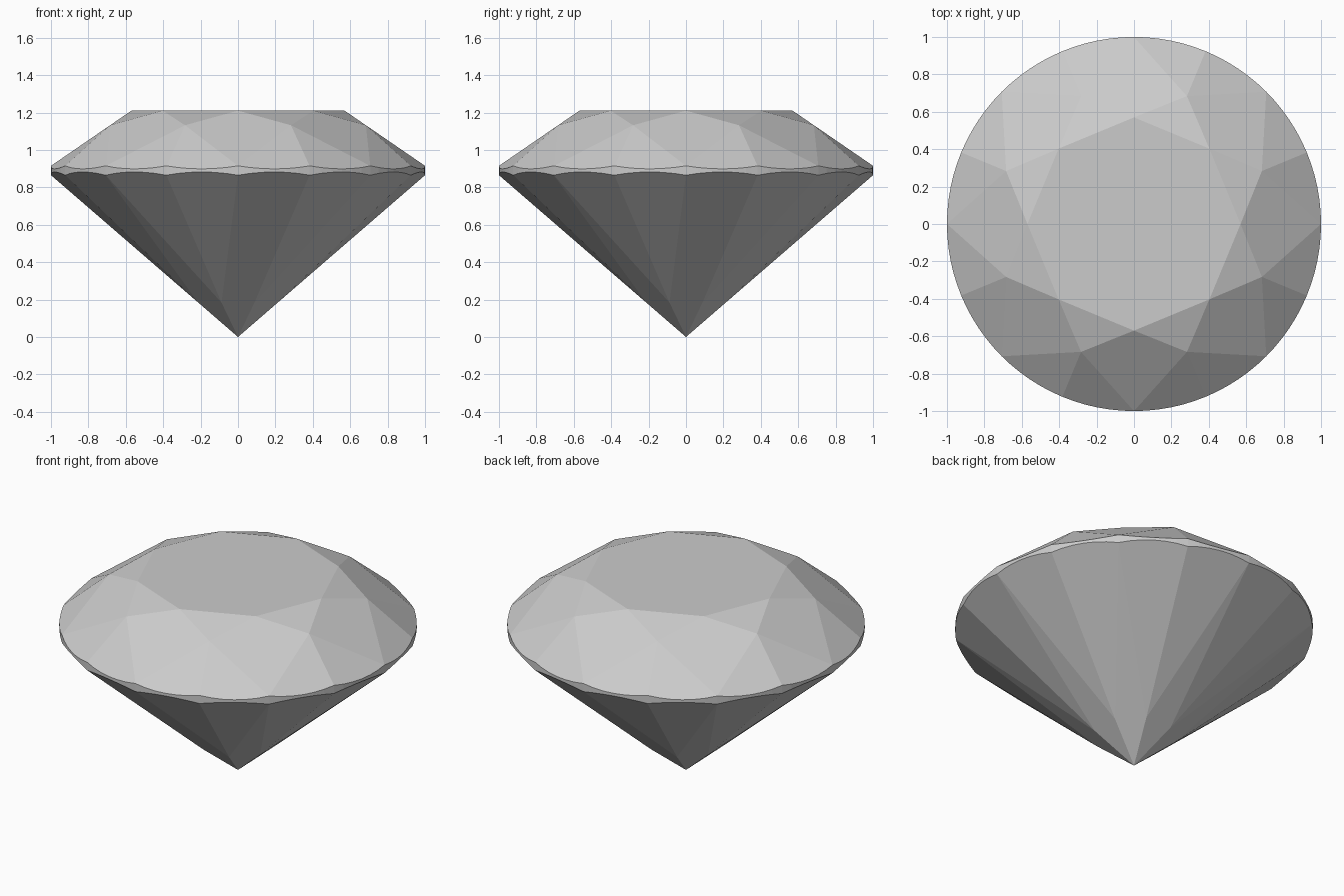
import bpy, bmesh
from math import sin, cos, pi
from mathutils import Vector

if "Cube" in bpy.data.objects:
    bpy.data.objects.remove(bpy.data.objects["Cube"])

TOP, CROWN, PAV = 1.21, 0.915, 0.865      # table, upper and lower girdle heights
TABLE_R, STAR_R, LOWER_R = 0.57, 0.74, 0.23
STEP = pi / 8

def pt(r, k, z):
    return Vector((r * cos(k * STEP), r * sin(k * STEP), z))

# Round blank, cut facet by facet like a real gem
bm = bmesh.new()
bmesh.ops.create_cone(bm, cap_ends=True, segments=96, radius1=1, radius2=1, depth=TOP + 0.2)
bmesh.ops.translate(bm, verts=bm.verts, vec=(0, 0, TOP - (TOP + 0.2) / 2))
CENTRE = Vector((0, 0, 0.8))

def cut(a, b, c):
    n = (b - a).cross(c - a).normalized()
    if n.dot(a - CENTRE) < 0:
        n = -n
    bmesh.ops.bisect_plane(bm, geom=bm.verts[:] + bm.edges[:] + bm.faces[:], dist=1e-5,
                           plane_co=a, plane_no=n, clear_outer=True)
    rim = [e for e in bm.edges if e.is_boundary]
    if rim:
        bmesh.ops.holes_fill(bm, edges=rim, sides=0)

star_z = TOP - (STAR_R * cos(STEP) - TABLE_R) * (TOP - CROWN) / (1 - TABLE_R)
lower_z = PAV * LOWER_R * cos(STEP)
culet = Vector((0, 0, 0))

# Main facets of crown and pavilion
for k in range(0, 16, 2):
    cut(pt(TABLE_R, k, TOP), pt(STAR_R, k - 1, star_z), pt(STAR_R, k + 1, star_z))
    cut(culet, pt(LOWER_R, k - 1, lower_z), pt(LOWER_R, k + 1, lower_z))
# Star facets, then paired girdle facets above and below
for k in range(0, 16, 2):
    star, lower = pt(STAR_R, k + 1, star_z), pt(LOWER_R, k + 1, lower_z)
    cut(pt(TABLE_R, k, TOP), pt(TABLE_R, k + 2, TOP), star)
    for m in (k, k + 2):
        cut(star, pt(1, m, CROWN), pt(1, k + 1, CROWN))
        cut(lower, pt(1, m, PAV), pt(1, k + 1, PAV))

bmesh.ops.remove_doubles(bm, verts=bm.verts, dist=1e-4)
bmesh.ops.recalc_face_normals(bm, faces=bm.faces)
mesh = bpy.data.meshes.new("gem")
bm.to_mesh(mesh)
bm.free()
bpy.context.collection.objects.link(bpy.data.objects.new("cut_gem", mesh))
